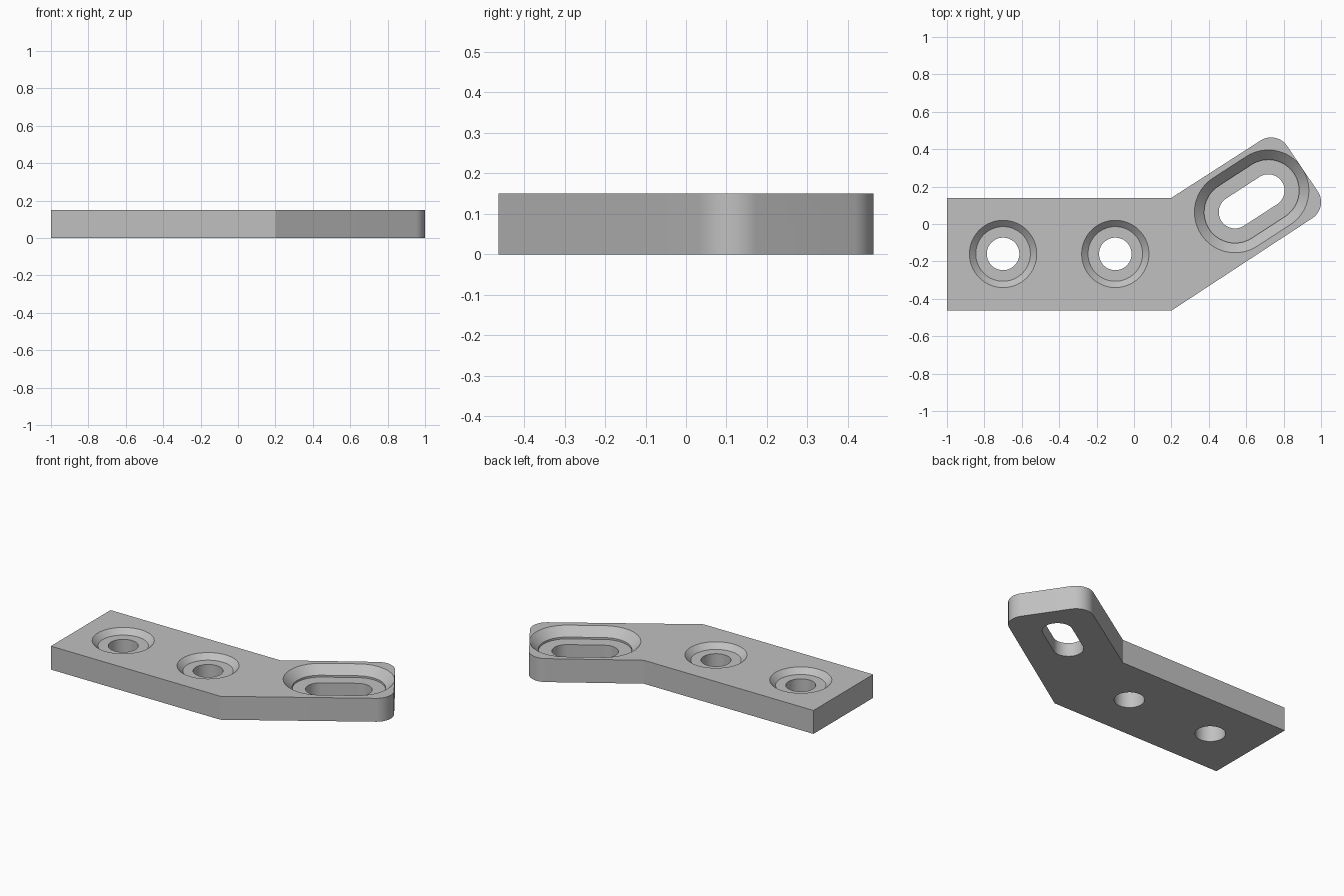
import bpy
import bmesh
from math import pi, sin, cos, radians
from mathutils import Vector

THICK = 0.15
ARM = radians(33)
ALONG = Vector((cos(ARM), sin(ARM)))
ACROSS = Vector((-sin(ARM), cos(ARM)))

old = bpy.data.objects.get("Cube")
if old:
    bpy.data.objects.remove(old, do_unlink=True)

grey = bpy.data.materials.new("plain grey")
grey.use_nodes = True
grey.diffuse_color = (0.53, 0.53, 0.53, 1)
grey.node_tree.nodes["Principled BSDF"].inputs["Base Color"].default_value = grey.diffuse_color


def arc(centre, radius, start, end, steps):
    """Points on a circular arc."""
    return [Vector((centre[0] + radius * cos(start + (end - start) * i / steps),
                    centre[1] + radius * sin(start + (end - start) * i / steps)))
            for i in range(steps + 1)]


def stadium(centre, half, radius):
    """Slot outline along the arm; a circle when half is zero."""
    c = Vector(centre)
    return (arc(c + ALONG * half, radius, ARM - pi / 2, ARM + pi / 2, 32)
            + arc(c - ALONG * half, radius, ARM + pi / 2, ARM + 3 * pi / 2, 32))


def loft(name, sections):
    """Closed solid through (outline, height) sections, lowest first."""
    bm = bmesh.new()
    rings = [[bm.verts.new((p.x, p.y, z)) for p in pts] for pts, z in sections]
    for low, high in zip(rings, rings[1:]):
        n = len(low)
        for i in range(n):
            j = (i + 1) % n
            bm.faces.new((low[i], low[j], high[j], high[i]))
    bm.faces.new(rings[0][::-1])
    bm.faces.new(rings[-1])
    bmesh.ops.remove_doubles(bm, verts=bm.verts[:], dist=1e-5)
    bmesh.ops.recalc_face_normals(bm, faces=bm.faces[:])
    mesh = bpy.data.meshes.new(name)
    bm.to_mesh(mesh)
    bm.free()
    mesh.materials.append(grey)
    obj = bpy.data.objects.new(name, mesh)
    bpy.context.collection.objects.link(obj)
    return obj


# Bent plate with a rounded arm end
corner = 0.103
outline = [Vector(p) for p in ((-1, 0.14), (-1, -0.463), (0.2, -0.463))]
outline += arc((0.897, 0.117), corner, ARM - pi / 2, ARM, 16)
outline += arc((0.733, 0.36), corner, ARM, ARM + pi / 2, 16)
outline.append(Vector((0.2, 0.14)))
plate = loft("bent_plate", [(outline, 0), (outline, THICK)])


def recess(centre, half, bore, inner, outer, slope, step):
    """Cut a through opening with a chamfered, flat-floored recess."""
    floor = THICK - slope - step
    shapes = [(bore, -0.05), (bore, floor), (inner, floor)]
    if step:
        shapes.append((inner, floor + step))
    shapes += [(outer, THICK), (outer, THICK + 0.05)]
    cutter = loft("cutter", [(stadium(centre, half, r), z) for r, z in shapes])
    cutter.hide_render = True
    mod = plate.modifiers.new("opening", "BOOLEAN")
    mod.operation = "DIFFERENCE"
    mod.solver = "EXACT"
    mod.object = cutter
    bpy.context.view_layer.objects.active = plate
    bpy.ops.object.modifier_apply(modifier=mod.name)
    bpy.data.objects.remove(cutter, do_unlink=True)


# Two screw holes and the angled slot
for x in (-0.7, -0.1):
    recess((x, -0.16), 0, 0.087, 0.146, 0.18, 0.033, 0)
recess((0.629, 0.121), 0.106, 0.087, 0.165, 0.217, 0.052, 0.012)

bpy.ops.object.select_all(action="DESELECT")
plate.select_set(True)
bpy.context.view_layer.objects.active = plate
bpy.ops.object.shade_smooth_by_angle(angle=radians(22))
